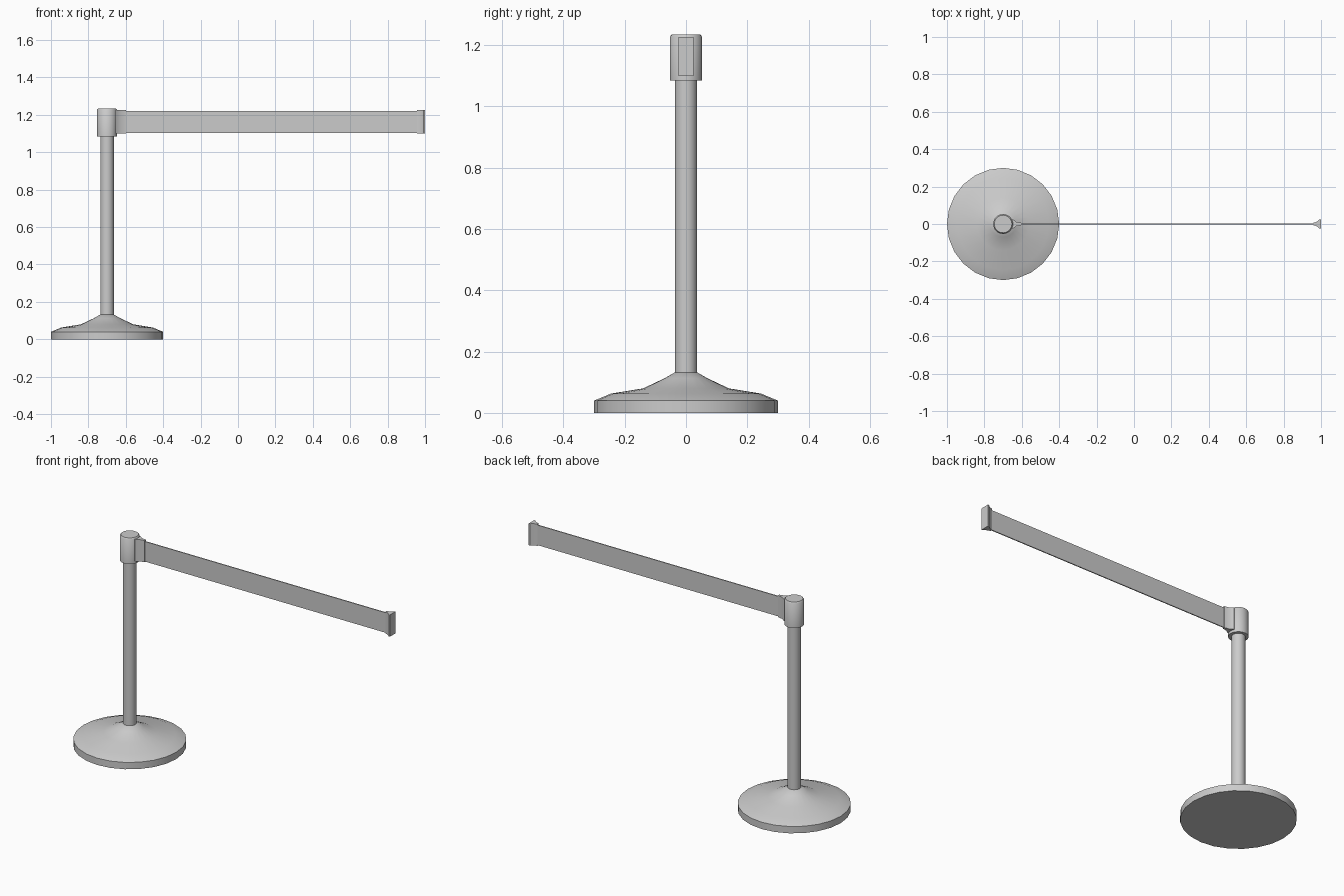
import bpy, math

if "Cube" in bpy.data.objects:
    bpy.data.objects.remove(bpy.data.objects["Cube"])

POST_X = -0.7


def make_object(name, verts, faces, angle=40):
    mesh = bpy.data.meshes.new(name)
    mesh.from_pydata(verts, [], faces)
    mesh.update()
    obj = bpy.data.objects.new(name, mesh)
    bpy.context.collection.objects.link(obj)
    bpy.ops.object.select_all(action='DESELECT')
    obj.select_set(True)
    bpy.context.view_layer.objects.active = obj
    bpy.ops.object.shade_smooth_by_angle(angle=math.radians(angle))
    return obj


def lathe(name, profile, sides=24):
    """Closed turned solid around the post axis; profile is (radius, z), bottom to top."""
    verts = [(POST_X + r * math.cos(2 * math.pi * i / sides),
              r * math.sin(2 * math.pi * i / sides), z)
             for r, z in profile for i in range(sides)]
    faces = [list(range(sides))[::-1]]
    for k in range(len(profile) - 1):
        for i in range(sides):
            j = (i + 1) % sides
            a, b = k * sides, (k + 1) * sides
            faces.append([a + i, a + j, b + j, b + i])
    top = (len(profile) - 1) * sides
    faces.append([top + i for i in range(sides)])
    return make_object(name, verts, faces)


def extrude_plan(name, half, z0, z1):
    """Plan outline mirrored across y = 0 and extruded in z; half is (x, half width)."""
    ring = [(x, -w) for x, w in half] + [(x, w) for x, w in reversed(half)]
    n = len(ring)
    verts = [(x, y, z) for z in (z0, z1) for x, y in ring]
    faces = [list(range(n))[::-1], list(range(n, 2 * n))]
    faces += [[i, (i + 1) % n, n + (i + 1) % n, n + i] for i in range(n)]
    return make_object(name, verts, faces, 30)


# Weighted base and post
lathe("base", [(0.30, 0), (0.30, 0.04), (0.245, 0.063), (0.14, 0.08),
               (0.07, 0.113), (0.037, 0.132)])
lathe("post", [(0.036, 0.12), (0.036, 1.10)])

# Belt housing with a chamfered cap
lathe("belt_housing", [(0.053, 1.085), (0.053, 1.227), (0.047, 1.235)])

# Flared belt outlet, belt and end clip
extrude_plan("belt_outlet", [(-0.665, 0.025), (-0.648, 0.025), (-0.63, 0.012),
                             (-0.60, 0.006)], 1.10, 1.227)
extrude_plan("belt", [(-0.62, 0.003), (0.97, 0.003)], 1.103, 1.22)
extrude_plan("end_clip", [(0.957, 0.006), (0.975, 0.011), (0.993, 0.025),
                          (1.0, 0.025)], 1.10, 1.227)
